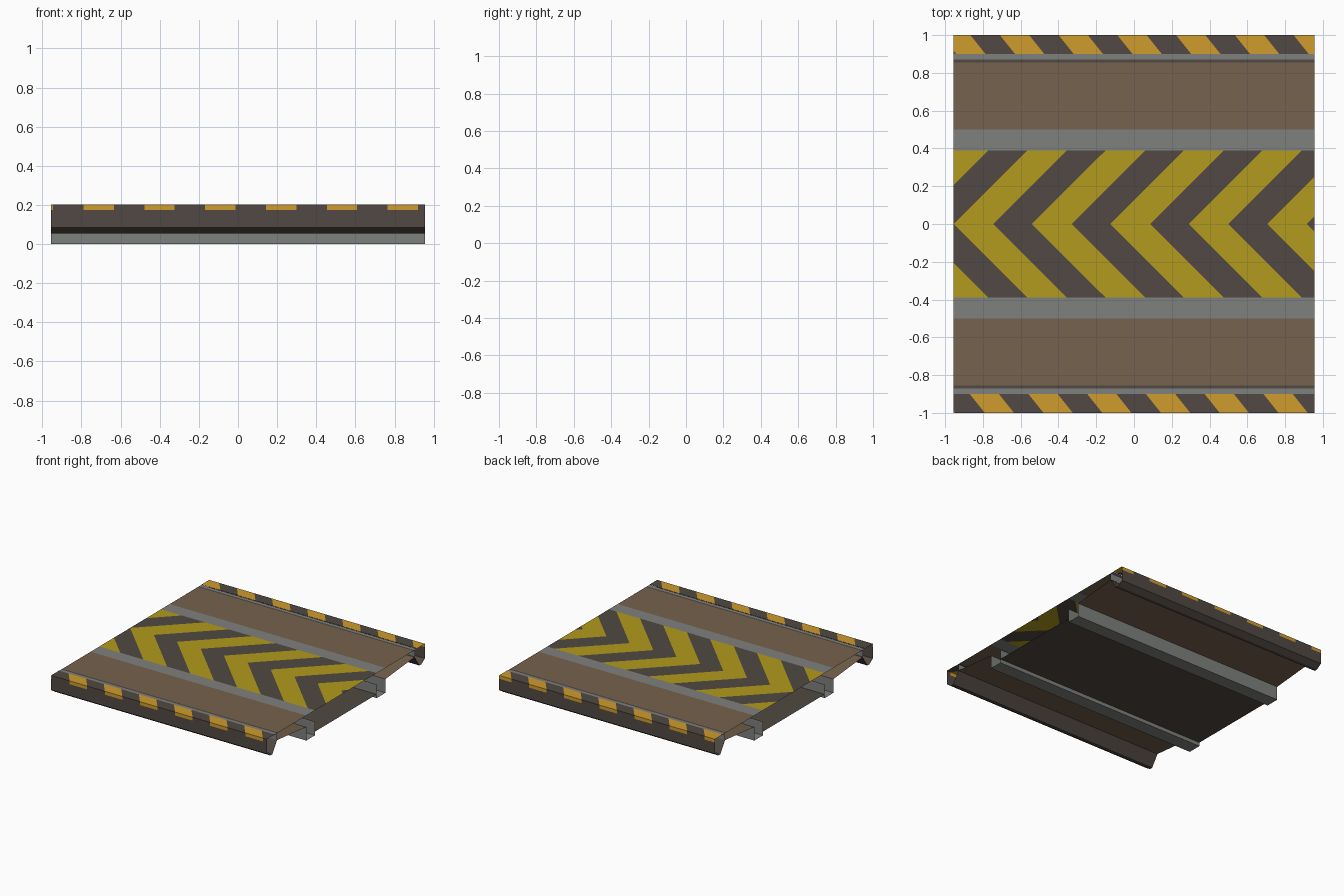
import bpy, bmesh, math
from mathutils import Vector

if "Cube" in bpy.data.objects:
    bpy.data.objects.remove(bpy.data.objects["Cube"])

HALF = 0.955  # half length along x


def material(name, r, g, b):
    def lin(c):
        c /= 255
        return c / 12.92 if c <= 0.04045 else ((c + 0.055) / 1.055) ** 2.4
    m = bpy.data.materials.new(name)
    m.diffuse_color = (lin(r), lin(g), lin(b), 1)
    m.use_nodes = True
    m.node_tree.nodes["Principled BSDF"].inputs["Base Color"].default_value = m.diffuse_color
    return m


BROWN = material("brown deck", 117, 98, 77)
DARK = material("dark metal", 81, 73, 67)
GREY = material("grey steel", 127, 129, 126)
YELLOW = material("chevron yellow", 178, 155, 29)
ORANGE = material("edge orange", 208, 156, 46)


def sheet(name, profile, mat, side=1, stripes=None):
    """Sweep a (y, z) profile along x, mirrored in y for side -1.
    stripes = (second material, slope, start, period, width) cuts bands of x + slope*y."""
    pts = [(y * side, z) for y, z in profile]
    if side < 0:
        pts.reverse()
    bm = bmesh.new()
    rows = [[bm.verts.new((x, y, z)) for y, z in pts] for x in (-HALF, HALF)]
    for i in range(len(pts) - 1):
        bm.faces.new((rows[0][i], rows[1][i], rows[1][i + 1], rows[0][i + 1]))
    if stripes:
        mat2, slope, start, period, width = stripes
        normal = Vector((1, slope, 0))
        for k in range(-10, 11):
            for off in (0, width):
                bmesh.ops.bisect_plane(
                    bm, geom=bm.verts[:] + bm.edges[:] + bm.faces[:], dist=1e-5,
                    plane_co=(start + k * period + off, 0, 0), plane_no=normal)
        for f in bm.faces:
            c = f.calc_center_median()
            f.material_index = int((c.x + slope * c.y - start) % period < width)
    me = bpy.data.meshes.new(name)
    bm.to_mesh(me)
    bm.free()
    me.materials.append(mat)
    if stripes:
        me.materials.append(stripes[0])
    ob = bpy.data.objects.new(name, me)
    bpy.context.collection.objects.link(ob)
    return ob


for side, label in ((1, "back"), (-1, "front")):
    # hazard-striped rim and its lip
    start = -0.71 + 0.8 if side > 0 else -0.87 - 0.72
    sheet(label + "_striped_rim", [(0.9, 0.202), (1, 0.202), (1, 0.175)], DARK, side,
          (ORANGE, 0.8, start, 0.311, 0.155))
    # folded skirt below the rim
    sheet(label + "_skirt", [(1, 0.175), (1, 0.085), (0.955, 0.055),
                             (0.93, 0.055), (0.87, 0.145)], DARK, side)
    # grey joint between rim and walkway, with its inner web
    sheet(label + "_joint", [(0.872, 0.145), (0.872, 0.2), (0.9, 0.2)], GREY, side)
    sheet(label + "_joint_seam", [(0.855, 0.2), (0.872, 0.2)], DARK, side)
    # brown walkway and its underside
    sheet(label + "_walkway", [(0.5, 0.2), (0.855, 0.2)], BROWN, side)
    sheet(label + "_walkway_underside", [(0.87, 0.145), (0.5, 0.11)], BROWN, side)
    # grey deck strip, and the channel beam beneath it
    sheet(label + "_deck_strip", [(0.39, 0.2), (0.5, 0.2)], GREY, side)
    sheet(label + "_beam", [(0.5, 0.11), (0.5, 0), (0.39, 0), (0.39, 0.11)], GREY, side)
    # half of the chevron panel
    sheet(label + "_chevron_panel", [(0, 0.2), (0.39, 0.2)], DARK, side,
          (YELLOW, -side, -0.955, 0.415, 0.21))

# dark plate closing the centre from below
sheet("centre_underside", [(0.39, 0.03), (-0.39, 0.03)], DARK)
